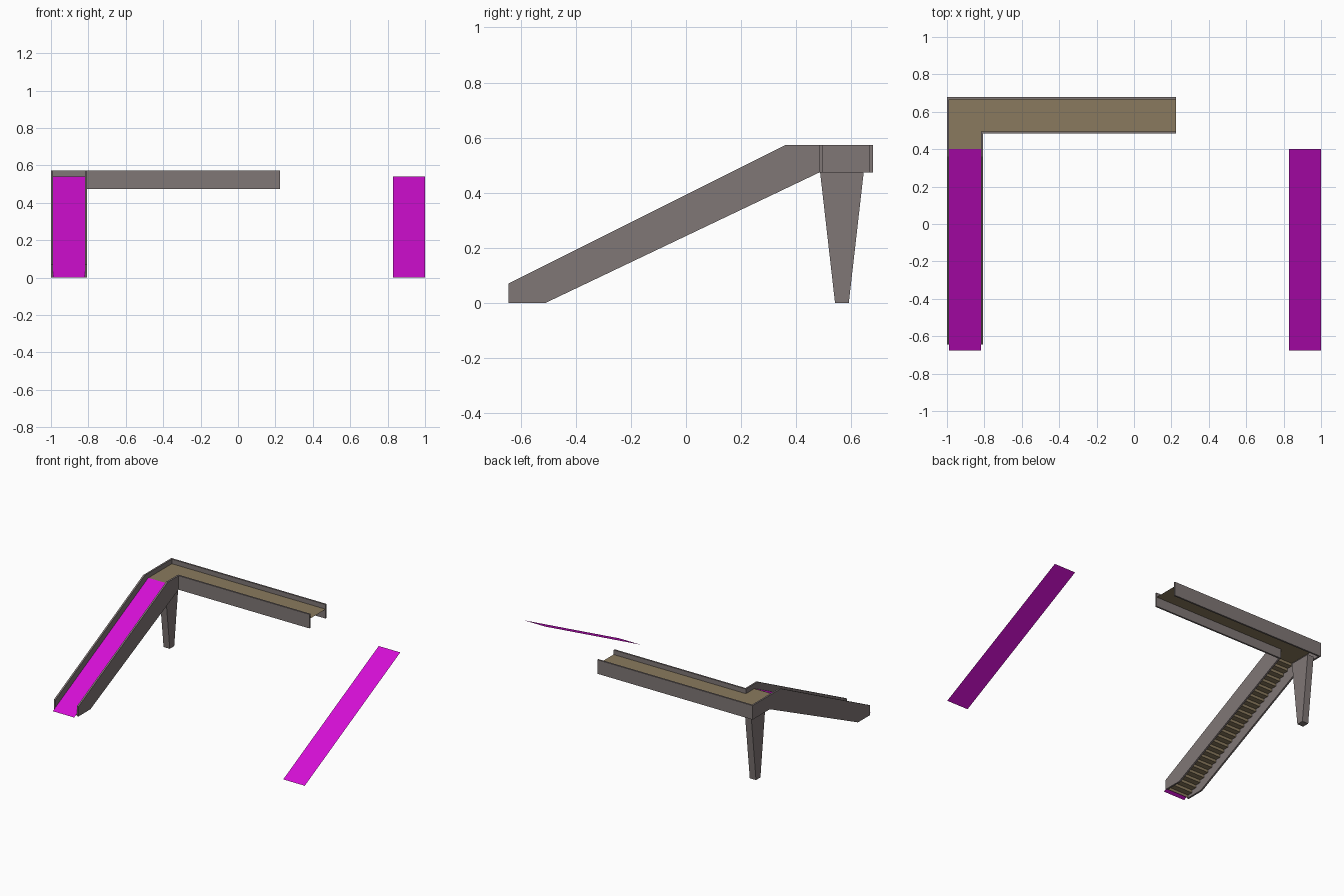
import bpy, bmesh

if "Cube" in bpy.data.objects:
    bpy.data.objects.remove(bpy.data.objects["Cube"])


def mat(name, srgb):
    m = bpy.data.materials.new(name)
    lin = [((c / 255 + 0.055) / 1.055) ** 2.4 if c > 10 else c / 255 / 12.92 for c in srgb]
    m.diffuse_color = (*lin, 1)
    m.use_nodes = True
    m.node_tree.nodes["Principled BSDF"].inputs["Base Color"].default_value = m.diffuse_color
    return m


GREY = mat("warm grey", (128, 119, 118))
TAN = mat("tan floor", (138, 122, 94))
MAGENTA = mat("magenta", (213, 15, 213))


def make(name, bm, m):
    me = bpy.data.meshes.new(name)
    bm.to_mesh(me)
    bm.free()
    me.materials.append(m)
    ob = bpy.data.objects.new(name, me)
    bpy.context.collection.objects.link(ob)
    return ob


def sheet(name, pts, m):
    """Single flat face."""
    bm = bmesh.new()
    bm.faces.new([bm.verts.new(p) for p in pts])
    return make(name, bm, m)


def slab(name, profile, x0, x1, m):
    """(y, z) profile extruded along x."""
    bm = bmesh.new()
    f = bm.faces.new([bm.verts.new((x0, y, z)) for y, z in profile])
    ext = bmesh.ops.extrude_face_region(bm, geom=[f])["geom"]
    bmesh.ops.translate(bm, vec=(x1 - x0, 0, 0),
                        verts=[v for v in ext if isinstance(v, bmesh.types.BMVert)])
    bmesh.ops.recalc_face_normals(bm, faces=bm.faces[:])
    return make(name, bm, m)


T = 0.012                      # wall thickness
LO, TOP, FLOOR = 0.473, 0.573, 0.54
Y0, Y1 = 0.483, 0.678          # deck front and back
XE, XI = 0.225, -0.807         # deck end, inner stair side

# Stair side walls; the outer one runs on to the back corner
foot = [(-0.645, 0.07), (-0.645, 0), (-0.51, 0), (Y0, LO)]
slab("outer_stair_wall", foot + [(Y1, LO), (Y1, TOP), (0.36, TOP)], -1, -1 + T, GREY)
slab("inner_stair_wall", foot + [(Y0, TOP), (0.36, TOP)], XI - T, XI, GREY)

# Deck side walls
for name, ya, yb, xa in (("back_deck_wall", Y1 - T, Y1, -1 + T),
                         ("front_deck_wall", Y0, Y0 + T, XI - T)):
    slab(name, [(ya, LO), (yb, LO), (yb, TOP), (ya, TOP)], xa, XE, GREY)

# L-shaped deck floor
xl, xr = -1 + T, XI - T
sheet("deck_floor", [(xl, 0.4, FLOOR), (xr, 0.4, FLOOR), (xr, Y0 + T, FLOOR),
                     (XE, Y0 + T, FLOOR), (XE, Y1 - T, FLOOR), (xl, Y1 - T, FLOOR)], TAN)

# Zigzag steps under the ramp
N, YS = 27, -0.676
run, rise = (0.4 - YS) / N, FLOOR / N
path = []
for i in range(1, N + 1):
    path += [(YS + run * i, rise * (i - 1)), (YS + run * i, rise * i)]
bm = bmesh.new()
rows = [[bm.verts.new((x, y, z)) for x in (xl, xr)] for y, z in path]
for a, b in zip(rows, rows[1:]):
    bm.faces.new((a[0], a[1], b[1], b[0]))
make("steps", bm, TAN)

# Ramp sheets: one over the steps, one standing apart
for name, xa, xb in (("stair_ramp", -0.988, -0.819), ("separate_ramp", 0.83, 1.0)):
    sheet(name, [(xa, YS, 0.001), (xb, YS, 0.001), (xb, 0.4, FLOOR + 0.001),
                 (xa, 0.4, FLOOR + 0.001)], MAGENTA)

# Tapered support post
slab("support_post", [(0.541, 0), (0.591, 0), (0.645, LO), (0.487, LO)], -0.966, -0.917, GREY)
